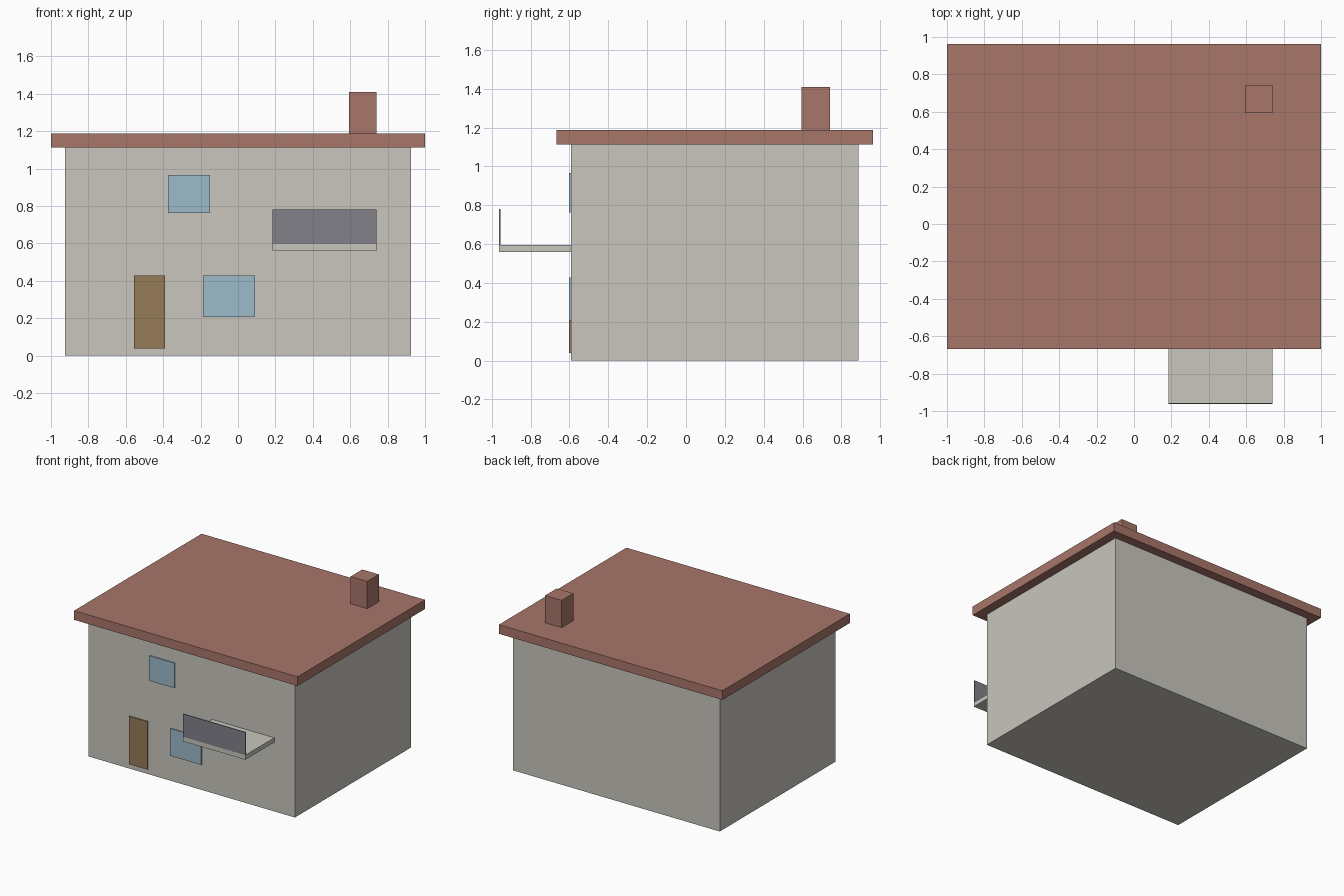
import bpy
import bmesh

if "Cube" in bpy.data.objects:
    bpy.data.objects.remove(bpy.data.objects["Cube"])


def material(name, r, g, b):
    """Flat colour given as 0-255 sRGB, stored as linear."""
    def lin(c):
        c /= 255
        return c / 12.92 if c <= 0.04045 else ((c + 0.055) / 1.055) ** 2.4
    m = bpy.data.materials.new(name)
    m.diffuse_color = (lin(r), lin(g), lin(b), 1)
    m.use_nodes = True
    m.node_tree.nodes["Principled BSDF"].inputs["Base Color"].default_value = m.diffuse_color
    return m


def box(name, xs, ys, zs, mat):
    """Flat-faced box spanning the given x, y and z ranges."""
    bm = bmesh.new()
    bmesh.ops.create_cube(bm, size=1)
    for v in bm.verts:
        for i, (lo, hi) in enumerate((xs, ys, zs)):
            v.co[i] = hi if v.co[i] > 0 else lo
    mesh = bpy.data.meshes.new(name)
    bm.to_mesh(mesh)
    bm.free()
    mesh.materials.append(mat)
    ob = bpy.data.objects.new(name, mesh)
    bpy.context.collection.objects.link(ob)
    return ob


wall = material("wall_grey", 200, 198, 189)
brick = material("roof_red", 168, 118, 106)
glass = material("window_blue", 158, 186, 202)
wood = material("door_brown", 150, 124, 90)
metal = material("railing_grey", 130, 129, 138)

FRONT = -0.593          # front wall plane
BALCONY = -0.963        # outer edge of the balcony

# Main volume, flat roof and chimney
box("house_body", (-0.925, 0.925), (FRONT, 0.889), (0, 1.113), wall)
box("roof_slab", (-1, 1), (-0.667, 0.963), (1.113, 1.187), brick)
box("chimney", (0.593, 0.741), (0.594, 0.742), (1.187, 1.408), brick)

# Thin plates on the front wall
for name, xs, zs, mat in (
    ("door", (-0.556, -0.389), (0.039, 0.427), wood),
    ("lower_window", (-0.186, 0.092), (0.206, 0.427), glass),
    ("upper_window", (-0.373, -0.149), (0.763, 0.965), glass),
):
    box(name, xs, (FRONT - 0.009, FRONT), zs, mat)

# Balcony floor and its solid front railing
box("balcony_floor", (0.184, 0.74), (BALCONY, FRONT), (0.559, 0.596), wall)
box("balcony_railing", (0.184, 0.74), (BALCONY, BALCONY + 0.007), (0.596, 0.781), metal)
